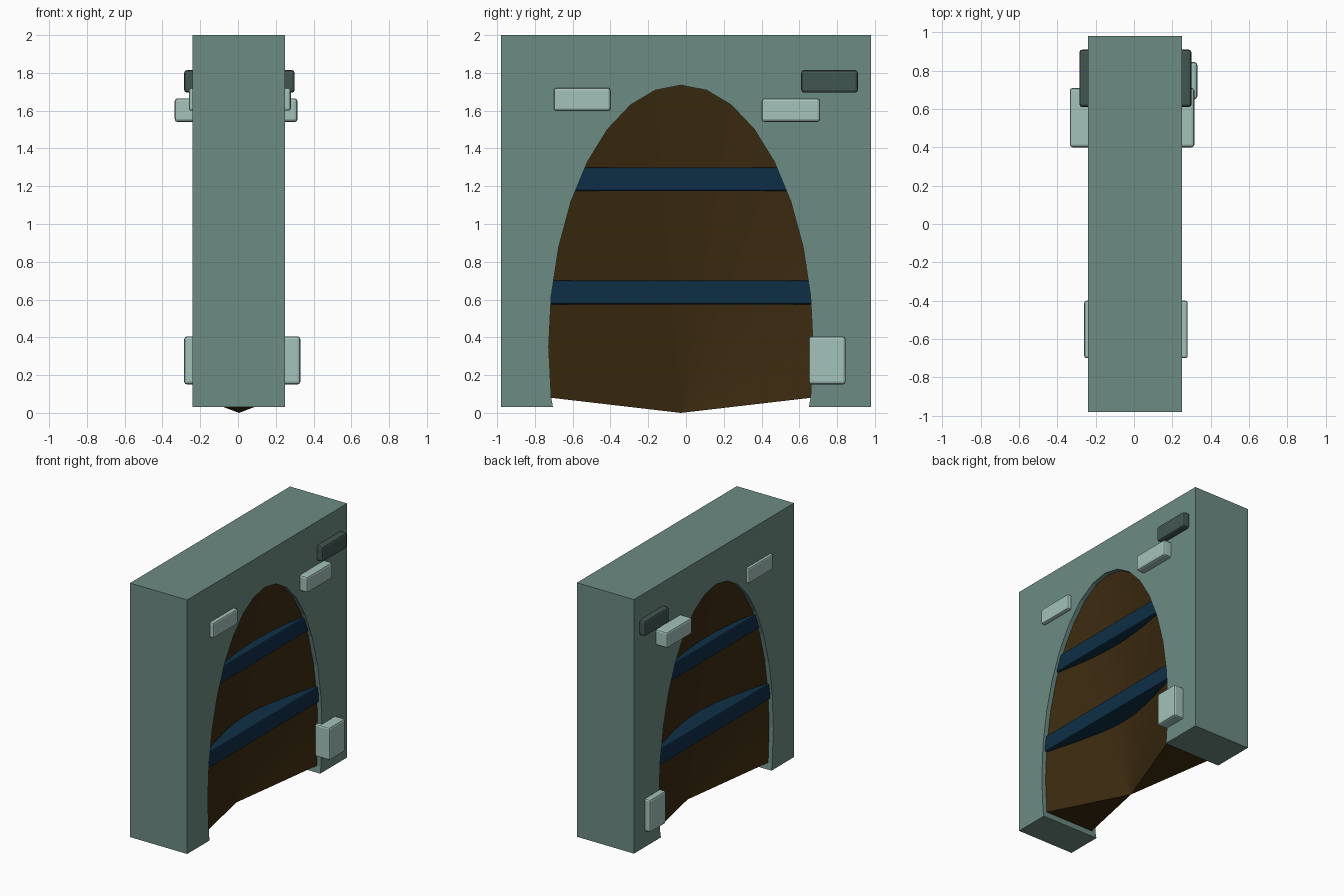
import bpy, bmesh, math

if "Cube" in bpy.data.objects:
    bpy.data.objects.remove(bpy.data.objects["Cube"])

def material(name, rgb):
    m = bpy.data.materials.new(name)
    m.diffuse_color = (*rgb, 1)
    m.use_nodes = True
    m.node_tree.nodes["Principled BSDF"].inputs["Base Color"].default_value = m.diffuse_color
    return m

STONE = material("grey_green_stone", (0.152, 0.258, 0.230))
PALE = material("pale_stone", (0.37, 0.54, 0.49))
DARK = material("dark_stone", (0.053, 0.092, 0.083))
WOOD = material("brown_wood", (0.045, 0.024, 0.005))
IRON = material("blue_iron", (0.0045, 0.028, 0.062))

MID_X = 0.005                                  # middle of the wall thickness
CY, CZ, RY, RZ = -0.027, 0.35, 0.70, 1.385     # ellipse of the arch

def finish(bm, name, mat):
    bmesh.ops.recalc_face_normals(bm, faces=bm.faces)
    me = bpy.data.meshes.new(name)
    bm.to_mesh(me)
    bm.free()
    me.materials.append(mat)
    ob = bpy.data.objects.new(name, me)
    bpy.context.collection.objects.link(ob)
    return ob

def box(name, x, y, z, mat, bevel):
    bm = bmesh.new()
    bmesh.ops.create_cube(bm, size=1)
    for v in bm.verts:
        v.co = [(a + b) / 2 + c * (b - a) for (a, b), c in zip((x, y, z), v.co)]
    bmesh.ops.bevel(bm, geom=bm.edges[:], offset=bevel, segments=2,
                    profile=0.5, affect='EDGES')
    return finish(bm, name, mat)

# Arch outline, from lower right over the top to lower left (32-sided ellipse)
arch = [(CY + RY * math.cos(math.tau * i / 32), CZ + RZ * math.sin(math.tau * i / 32))
        for i in range(-1, 18)]

# Wall: slab with the arched opening, extruded through its thickness
outline = [(-0.98, 0.03), (-0.98, 2.0), (0.98, 2.0), (0.98, 0.03), (0.65, 0.03)]
outline += arch + [(-0.704, 0.03)]
bm = bmesh.new()
face = bm.faces.new([bm.verts.new((-0.24, y, z)) for y, z in outline])
ext = bmesh.ops.extrude_face_region(bm, geom=[face])
for v in ext["geom"]:
    if isinstance(v, bmesh.types.BMVert):
        v.co.x = 0.25
finish(bm, "wall", STONE)

# Door: arched rim whose two sides fan inward to one point at the ground
bm = bmesh.new()
tip = bm.verts.new((MID_X, CY, 0))
front, back = [[bm.verts.new((MID_X + s * 0.21, y, z)) for y, z in arch] for s in (1, -1)]
for i in range(len(arch) - 1):
    bm.faces.new((front[i], front[i + 1], tip))
    bm.faces.new((back[i + 1], back[i], tip))
    bm.faces.new((front[i], back[i], back[i + 1], front[i + 1]))
for i in (0, -1):
    bm.faces.new((front[i], back[i], tip))
finish(bm, "door", WOOD)

# Iron bands across the door
for name, z, w in (("lower_band", 0.575, 0.73), ("upper_band", 1.175, 0.60)):
    box(name, (MID_X - 0.225, MID_X + 0.225), (CY - w, CY + w), (z, z + 0.125), IRON, 0.01)

# Bricks that run through the wall and stick out on both sides
box("left_brick", (-0.26, 0.28), (-0.70, -0.40), (1.60, 1.72), PALE, 0.012)
box("right_brick", (-0.335, 0.315), (0.40, 0.71), (1.54, 1.665), PALE, 0.015)
box("dark_brick", (-0.285, 0.30), (0.61, 0.91), (1.695, 1.815), DARK, 0.015)
box("low_brick", (-0.285, 0.33), (0.65, 0.845), (0.15, 0.405), PALE, 0.015)
